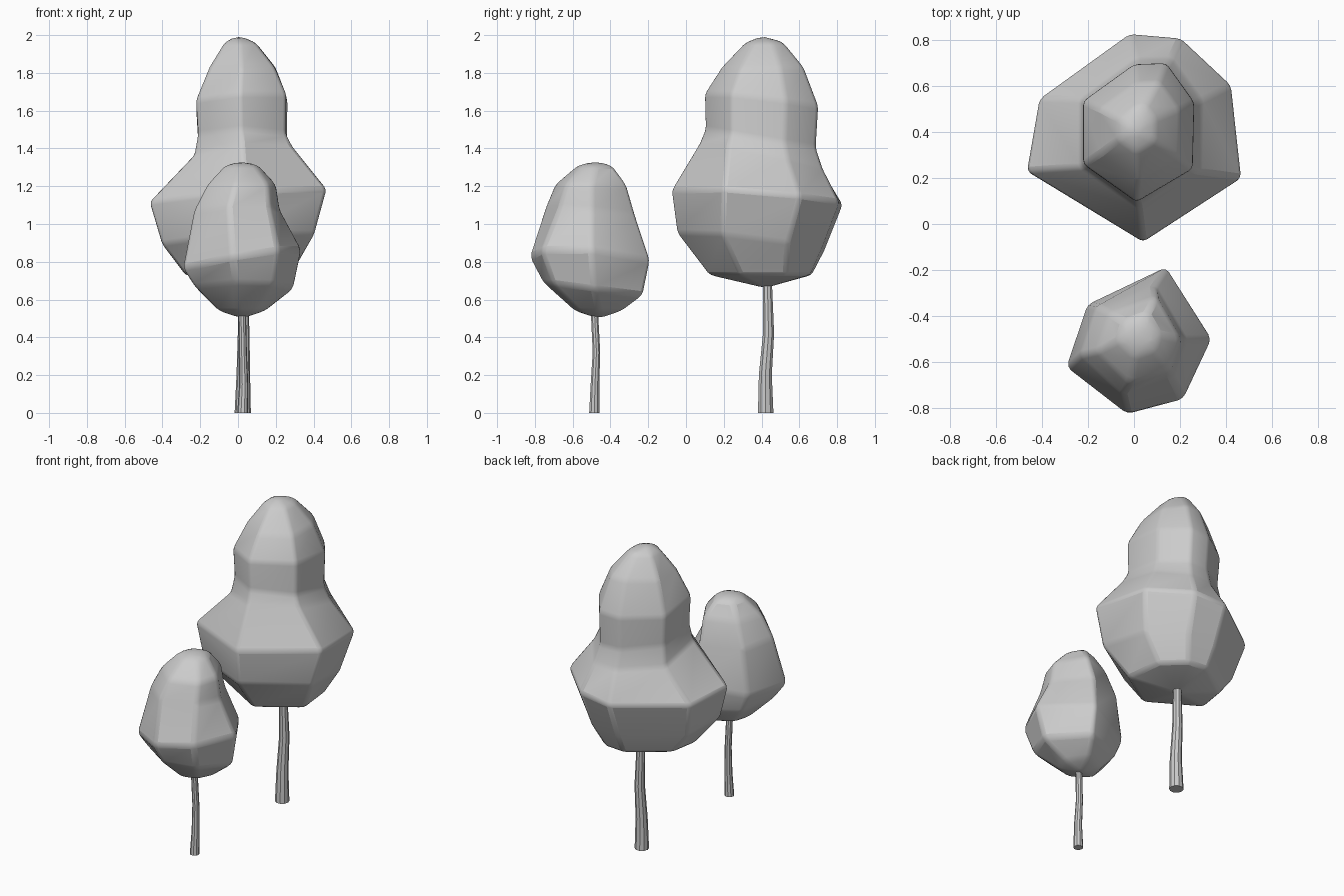
import bpy, bmesh
from math import cos, sin, pi

if "Cube" in bpy.data.objects:
    bpy.data.objects.remove(bpy.data.objects["Cube"])


def loft(name, rings, bottom=None, top=None, bevel=0.0):
    """Skin a stack of equal-count rings; ends close to a pole or a flat cap."""
    bm = bmesh.new()
    rows = [[bm.verts.new(p) for p in ring] for ring in rings]
    n = len(rows[0])
    for a, b in zip(rows, rows[1:]):
        for i in range(n):
            j = (i + 1) % n
            bm.faces.new((a[i], a[j], b[j], b[i]))
    for row, pole in ((rows[0], bottom), (rows[-1], top)):
        if pole is None:
            bm.faces.new(row)
        else:
            v = bm.verts.new(pole)
            for i in range(n):
                bm.faces.new((row[i], row[(i + 1) % n], v))
    bmesh.ops.recalc_face_normals(bm, faces=bm.faces)
    me = bpy.data.meshes.new(name)
    bm.to_mesh(me)
    bm.free()
    ob = bpy.data.objects.new(name, me)
    bpy.context.collection.objects.link(ob)
    if bevel:
        m = ob.modifiers.new("soft_edges", 'BEVEL')
        m.width = bevel
        m.segments = 2
        m.limit_method = 'ANGLE'
        m.angle_limit = 0.2
    bpy.context.view_layer.objects.active = ob
    ob.select_set(True)
    bpy.ops.object.shade_smooth_by_angle(angle=0.6)
    ob.select_set(False)
    return ob


def crown(name, centre, outlines, levels, bottom, top):
    """levels: outline index, scale, z, tilt along x, tilt along y, shift x, shift y."""
    cx, cy = centre
    rings = []
    for k, s, z, tx, ty, ox, oy in levels:
        ring = []
        for x, y in outlines[k]:
            dx, dy = (x - cx) * s, (y - cy) * s
            ring.append((cx + dx + ox, cy + dy + oy, z + tx * dx + ty * dy))
        rings.append(ring)
    loft(name, rings, bottom, top, bevel=0.022)


def trunk(name, path, sides=10):
    """path: x, y, z, radius."""
    loft(name, [[(x + r * cos(2 * pi * i / sides), y + r * sin(2 * pi * i / sides), z)
                 for i in range(sides)] for x, y, z, r in path])


# Large tree crown: seven-sided skirt and narrower upper part
wide = [(.04, -.08), (.47, .20), (.425, .605), (.205, .81),
        (-.02, .83), (-.415, .545), (-.47, .23)]
upper = [(.01, .095), (.255, .24), (.262, .53), (.14, .70),
         (0, .695), (-.222, .535), (-.222, .26)]
crown("large_crown", (0, .42), (wide, upper), [
    (0, .60, .73, 0, 0, 0, 0),
    (0, .86, .90, .06, -.12, 0, -.04),
    (0, 1.0, 1.135, .07, -.08, 0, 0),
    (1, 1.08, 1.35, .08, -.22, .01, 0),
    (1, .97, 1.45, 0, -.17, .005, -.005),
    (1, 1.0, 1.65, .06, -.12, 0, 0),
    (1, .72, 1.83, 0, 0, .01, 0),
    (1, .34, 1.96, 0, 0, .005, 0),
], (.01, .42, .66), (0, .41, 2.0))

# Small tree crown: six-sided
wide = [(-.03, -.83), (.215, -.765), (.34, -.5), (.14, -.185),
        (-.205, -.35), (-.297, -.625)]
upper = [(-.05, -.745), (.17, -.67), (.225, -.5), (.09, -.265),
         (-.165, -.355), (-.237, -.57)]
crown("small_crown", (.02, -.5), (wide, upper), [
    (0, .40, .54, 0, 0, 0, .04),
    (0, .83, .655, 0, -.13, .01, .015),
    (0, 1.0, .81, .17, -.07, 0, 0),
    (1, 1.0, 1.07, .02, -.10, 0, 0),
    (1, .80, 1.21, 0, 0, .02, 0),
    (1, .40, 1.31, 0, 0, .01, .02),
], (.02, -.46, .497), (.02, -.48, 1.333))

# Slightly bent trunks
trunk("large_trunk", [(.025, .422, 0, .043), (.028, .42, .2, .036),
                      (.03, .437, .42, .031), (.025, .43, .72, .025)])
trunk("small_trunk", [(.025, -.485, 0, .029), (.03, -.482, .15, .024),
                      (.026, -.474, .32, .021), (.022, -.485, .54, .02)])
